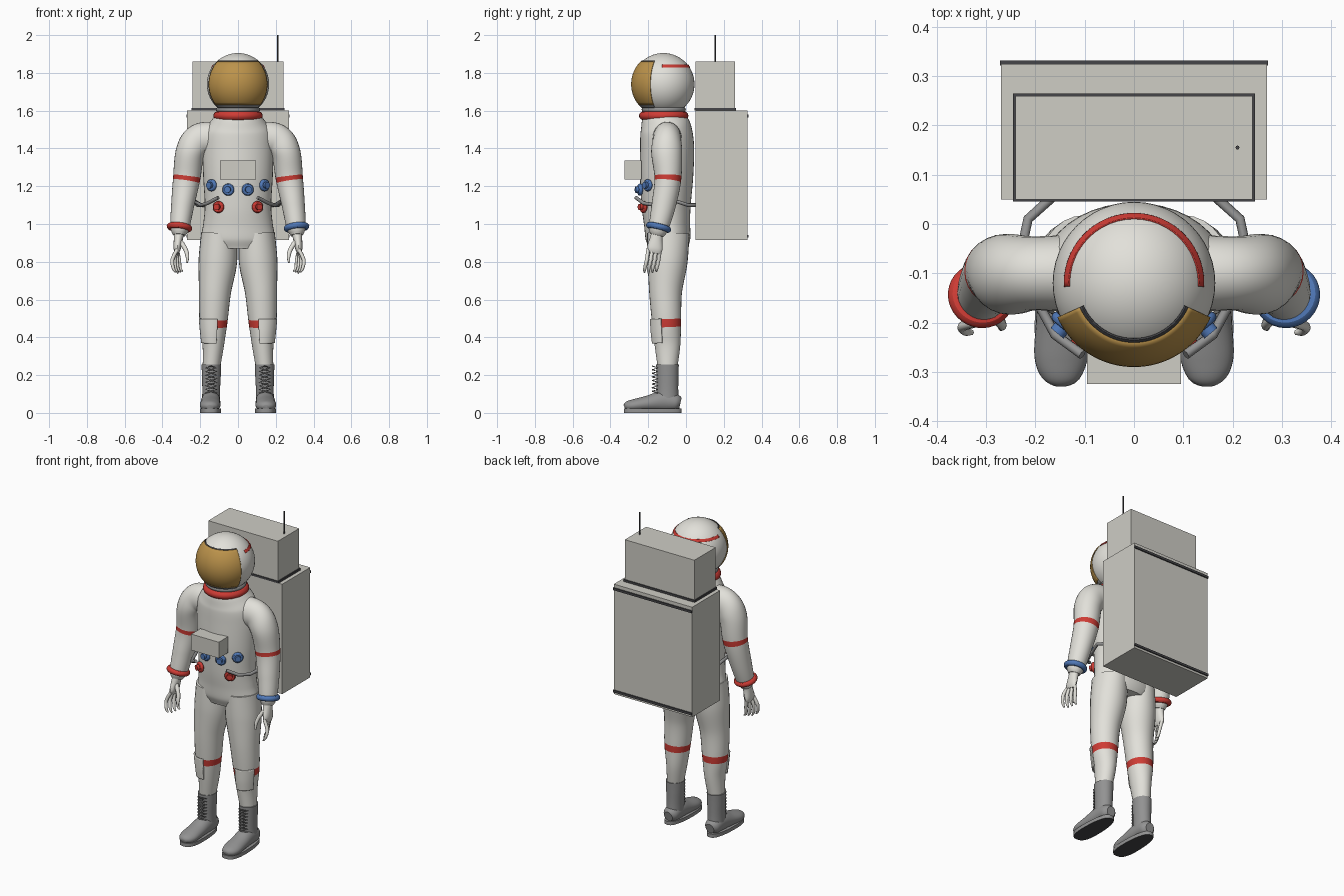
import bpy, bmesh
from math import sin, cos, pi, radians, sqrt
from mathutils import Vector

if "Cube" in bpy.data.objects:
    bpy.data.objects.remove(bpy.data.objects["Cube"])


def material(name, *rgb):
    m = bpy.data.materials.new(name)
    m.use_nodes = True
    m.diffuse_color = (*rgb, 1)
    m.node_tree.nodes["Principled BSDF"].inputs["Base Color"].default_value = (*rgb, 1)
    return m


WHITE = material("suit white", .76, .75, .70)
PACK = material("pack grey white", .62, .61, .56)
RED = material("red", .62, .045, .035)
BLUE = material("blue", .08, .19, .48)
GOLD = material("visor gold", .50, .29, .07)
GREY = material("boot grey", .29, .29, .29)
DARK = material("dark grey", .06, .06, .065)


def finish(bm, name, mats, smooth=True, solid=0):
    bmesh.ops.recalc_face_normals(bm, faces=bm.faces)
    me = bpy.data.meshes.new(name)
    bm.to_mesh(me)
    bm.free()
    for m in mats:
        me.materials.append(m)
    ob = bpy.data.objects.new(name, me)
    bpy.context.collection.objects.link(ob)
    if solid:
        mod = ob.modifiers.new("thickness", "SOLIDIFY")
        mod.thickness, mod.offset = solid, 0
    if smooth:
        bpy.ops.object.select_all(action="DESELECT")
        ob.select_set(True)
        bpy.context.view_layer.objects.active = ob
        bpy.ops.object.shade_smooth_by_angle(angle=radians(40))
    return ob


def skin(bm, rows, wrap):
    """Bridge rows of points with quads; returns the faces of each step."""
    rows = [[bm.verts.new(p) for p in row] for row in rows]
    n = len(rows[0])
    steps = [[bm.faces.new((a[i], a[(i + 1) % n], b[(i + 1) % n], b[i]))
              for i in range(n if wrap else n - 1)] for a, b in zip(rows, rows[1:])]
    if wrap:
        bm.faces.new(rows[0])
        bm.faces.new(rows[-1])
    return steps


def loft(name, rings, mats, s=1, ref=(0, 1, 0), sub=8, sides=28, band=None, arc=None):
    """Smooth tube through (x, y, z, radius u, radius v) rings."""
    pts = [rings[0], *rings, rings[-1]]
    path = []
    for k in range(len(rings) - 1):
        a, b, c, d = (Vector(p) for p in pts[k:k + 4])
        for j in range(sub):
            t = j / sub
            path.append(b + (c - a) * t / 2 + (a * 2 - b * 5 + c * 4 - d) * t * t / 2
                        + (b * 3 - a - c * 3 + d) * t ** 3 / 2)
    path.append(Vector(rings[-1]))
    a0, a1 = (radians(v) for v in arc or (0, 360))
    count = sides if arc is None else sides + 1
    rows = []
    for i, p in enumerate(path):
        t = (path[min(i + 1, len(path) - 1)].to_3d() - path[max(i - 1, 0)].to_3d()).normalized()
        v = Vector(ref)
        v = (v - t * v.dot(t)).normalized()
        u = v.cross(t)
        row = []
        for j in range(count):
            a = a0 + (a1 - a0) * j / sides
            q = p.to_3d() + u * p[3] * cos(a) + v * p[4] * sin(a)
            row.append((q.x * s, q.y, q.z))
        rows.append(row)
    bm = bmesh.new()
    for i, faces in enumerate(skin(bm, rows, arc is None)):
        if band and band[0] <= (i + .5) / sub <= band[1]:
            for f in faces:
                f.material_index = 1
    return finish(bm, name, mats, solid=.008 if arc else 0)


def box(name, lo, hi, mat):
    bm = bmesh.new()
    bmesh.ops.create_cube(bm, size=1)
    for v in bm.verts:
        v.co = [l + (h - l) * (c + .5) for l, h, c in zip(lo, hi, v.co)]
    return finish(bm, name, [mat], smooth=False)


def tube(name, points, radius, mat, s=1):
    cu = bpy.data.curves.new(name, "CURVE")
    cu.dimensions, cu.bevel_depth, cu.bevel_resolution = "3D", radius, 2
    cu.use_fill_caps = True
    sp = cu.splines.new("POLY")
    sp.points.add(len(points) - 1)
    for p, (x, y, z) in zip(sp.points, points):
        p.co = (x * s, y, z, 1)
    cu.materials.append(mat)
    ob = bpy.data.objects.new(name, cu)
    bpy.context.collection.objects.link(ob)


def ring(name, loc, normal, major, minor, mat):
    bpy.ops.mesh.primitive_torus_add(location=loc, major_radius=major, minor_radius=minor,
                                     major_segments=36, minor_segments=12)
    ob = bpy.context.object
    ob.name = name
    ob.rotation_euler = Vector(normal).to_track_quat("Z", "Y").to_euler()
    ob.data.materials.append(mat)
    bpy.ops.object.shade_smooth_by_angle()


# Helmet
HEAD = Vector((0, -.12, 1.74))
bpy.ops.mesh.primitive_uv_sphere_add(radius=.165, segments=48, ring_count=28, location=HEAD)
helmet = bpy.context.object
helmet.name = "helmet"
helmet.data.materials.append(WHITE)
bpy.ops.object.shade_smooth_by_angle()


def dome_patch(name, r, lat, az, mat):
    rows = []
    for i in range(17):
        la = radians(lat[0] + (lat[1] - lat[0]) * i / 16)
        angles = [radians(az[0] + (az[1] - az[0]) * j / 40) for j in range(41)]
        rows.append([HEAD + r * Vector((cos(la) * sin(a), -cos(la) * cos(a), sin(la))) for a in angles])
    bm = bmesh.new()
    skin(bm, rows, False)
    finish(bm, name, [mat], solid=.005)


dome_patch("visor", .168, (-40, 45), (-66, 66), GOLD)
dome_patch("visor_top_rim", .168, (45, 47.5), (-66, 66), DARK)
dome_patch("visor_lower_rim", .168, (-47, -40), (-66, 66), GREY)
dome_patch("helmet_stripe", .1655, (32, 38), (87, 273), RED)
ring("neck_ring", (0, -.118, 1.573), (0, 0, 1), .108, .023, RED)
ring("neck_seal", (0, -.118, 1.605), (0, 0, 1), .103, .014, GREY)

# Torso
loft("torso", [(0, -.115, 1.6, .1, .1), (0, -.113, 1.55, .14, .122), (0, -.105, 1.49, .178, .137),
               (0, -.1, 1.4, .188, .143), (0, -.103, 1.25, .184, .141), (0, -.105, 1.1, .176, .13),
               (0, -.1, 1., .184, .122), (0, -.095, .92, .195, .118), (0, -.095, .87, .16, .1)],
     [WHITE], sides=40)

# Chest box and knobs
box("chest_box", (-.095, -.325, 1.235), (.095, -.235, 1.335), PACK)
for x, z, mat in ((.05, 1.182, BLUE), (.135, 1.205, BLUE), (.1, 1.09, RED)):
    for s in (1, -1):
        y = -.105 - .136 * sqrt(1 - (x / .182) ** 2)
        n = Vector((s * x / .182 ** 2, (y + .105) / .136 ** 2, 0)).normalized()
        c = Vector((s * x, y, z)) + n * .008
        ring("knob_ring", c, n, .021, .011, mat)
        bpy.ops.mesh.primitive_cylinder_add(radius=.017, depth=.05, vertices=20, location=c,
                                            rotation=n.to_track_quat("Z", "Y").to_euler())
        bpy.context.object.name = "knob_core"
        bpy.context.object.data.materials.append(mat)
        bpy.ops.object.shade_smooth_by_angle()

# Backpack
box("pack_body", (-.27, .05, .915), (.27, .325, 1.6), PACK)
box("pack_top", (-.24, .05, 1.6), (.24, .26, 1.86), PACK)
box("pack_joint", (-.246, .046, 1.6), (.246, .265, 1.613), DARK)
for z in (.935, 1.572):
    box("pack_strip", (-.272, .322, z - .007), (.272, .332, z + .007), DARK)
tube("antenna", [(.21, .155, 1.85), (.21, .155, 2)], .004, DARK)

for s, side, cuff in ((1, "left", BLUE), (-1, "right", RED)):
    # Arm and cuff
    loft(side + "_arm", [(.1, -.1, 1.45, .09, .08), (.2, -.1, 1.445, .088, .075),
                         (.252, -.102, 1.38, .078, .082), (.272, -.096, 1.24, .072, .071),
                         (.293, -.118, 1.1, .061, .064), (.308, -.145, .98, .05, .052),
                         (.311, -.155, .94, .032, .036)], [WHITE, RED], s, sub=10, band=(2.9, 3.1))
    ring(side + "_cuff", (s * .31, -.145, .982), (s * .12, -.24, -1), .052, .016, cuff)

    # Hand
    loft(side + "_palm", [(.311, -.15, .96, .028, .03), (.316, -.158, .92, .024, .034),
                          (.322, -.166, .87, .019, .042), (.325, -.17, .845, .01, .034)],
         [WHITE], s, sides=16)
    for i in range(4):
        y, out = -.2 + .021 * i, .012 * i
        loft(side + "_finger", [(.322, y, .865, .010, .010), (.348 - out, y - .008, .81, .010, .010),
                                (.342 - out, y - .018, .765, .008, .009),
                                (.328 - out, y - .02, .738 + .006 * abs(i - 1), .004, .005)],
             [WHITE], s, sub=4, sides=10)
    loft(side + "_thumb", [(.308, -.17, .91, .014, .014), (.28, -.19, .87, .012, .012),
                           (.268, -.205, .83, .010, .010), (.27, -.212, .795, .005, .005)],
         [WHITE], s, sub=4, sides=10)

    # Leg with knee stripe and pad
    loft(side + "_leg", [(.1, -.094, .95, .095, .112), (.107, -.098, .8, .102, .106),
                         (.122, -.108, .64, .085, .087), (.13, -.103, .48, .074, .077),
                         (.131, -.098, .36, .057, .068), (.141, -.098, .24, .046, .052)],
         [WHITE, RED], s, sub=10, band=(2.9, 3.2))
    loft(side + "_knee_pad", [(.13, -.103, .5, .079, .084), (.13, -.1, .43, .072, .083),
                              (.131, -.098, .37, .064, .078)], [WHITE], s, arc=(-160, -75))

    # Boot
    loft(side + "_boot_shaft", [(.141, -.098, .256, .052, .06), (.141, -.098, .2, .05, .058),
                                (.142, -.098, .12, .047, .057), (.143, -.098, .05, .048, .06)], [GREY], s)
    loft(side + "_boot_foot", [(.143, -.03, .05, .028, .03), (.143, -.055, .055, .046, .045),
                               (.144, -.12, .062, .05, .055), (.146, -.2, .05, .053, .042),
                               (.148, -.27, .04, .054, .034), (.148, -.31, .035, .04, .026),
                               (.148, -.326, .03, .018, .012)], [GREY], s, ref=(0, 0, 1))
    outline = []
    for j in range(40):
        a = 2 * pi * j / 40
        c, d = cos(a), sin(a)
        w = .055 - .007 * d
        outline.append((s * (.146 + w * abs(c) ** .7 * (1 if c > 0 else -1)),
                        -.176 + .153 * abs(d) ** .85 * (1 if d > 0 else -1)))
    bm = bmesh.new()
    skin(bm, [[(x, y, z) for x, y in outline] for z in (0, .022)], True)
    for f in bm.faces:
        if len(f.verts) > 4 and f.calc_center_median().z < .01:
            f.material_index = 1
    finish(bm, side + "_sole", [GREY, DARK])

    # Laces zigzag up the front of the boot
    for m in (1, -1):
        lace = []
        for k in range(8):
            z, w = .105 + .019 * k, m * (-1) ** k * .03
            lace += [(.142 + w, -.15, z), (.142, -.178, z + .0095)]
        tube(side + "_lace", lace, .0035, GREY, s)

    # Control arm from the pack round the waist
    tube(side + "_control_arm", [(.165, .055, 1.1), (.215, .01, 1.1), (.228, -.05, 1.12),
                                 (.195, -.16, 1.1), (.16, -.225, 1.11), (.105, -.265, 1.14)],
         .01, GREY, s)
